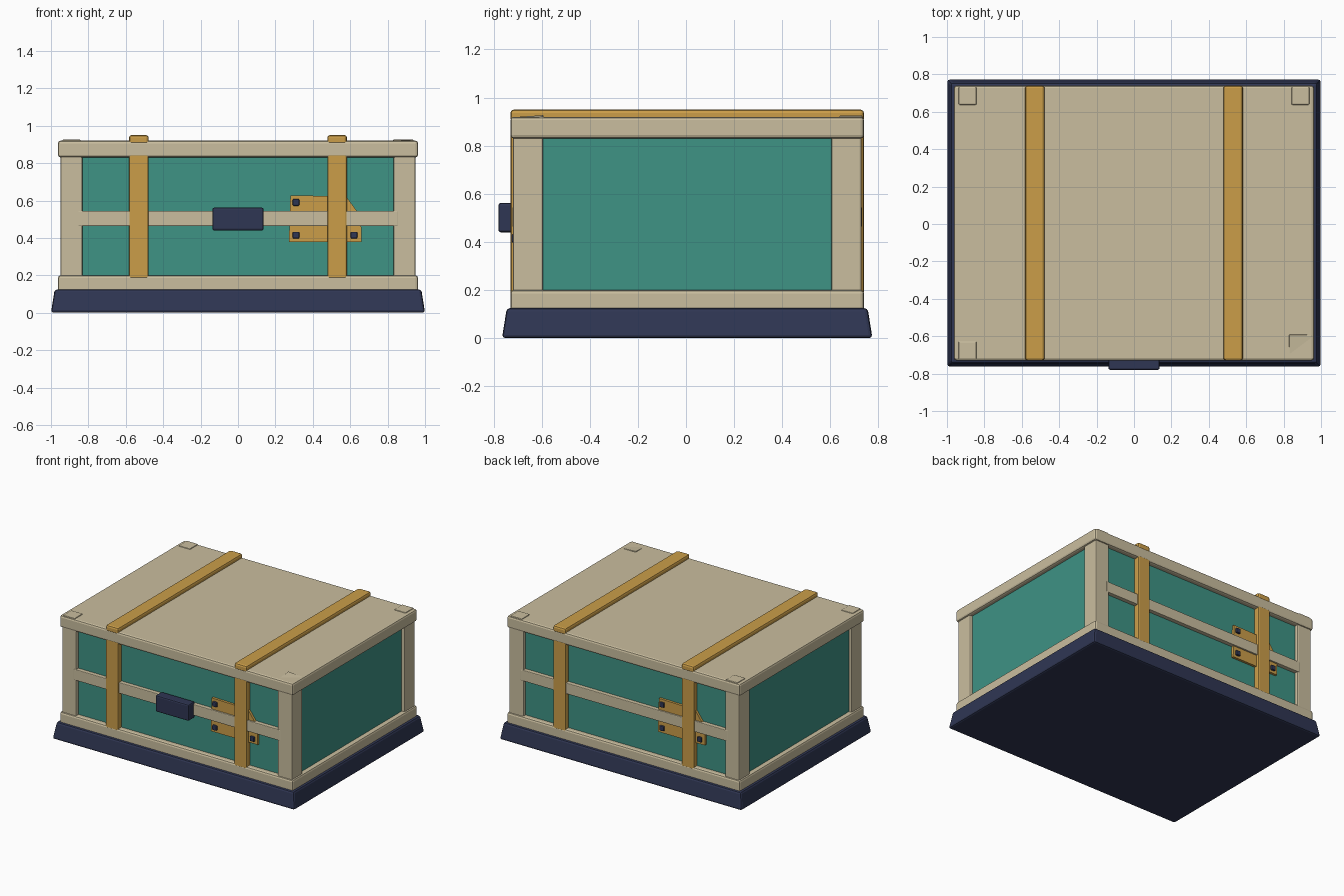
import bpy, bmesh, math
from mathutils import Matrix

if "Cube" in bpy.data.objects:
    bpy.data.objects.remove(bpy.data.objects["Cube"])

CY = 0.005  # the crate sits slightly behind the centre because of the front latch


def material(name, r, g, b):
    lin = [((c / 255 + 0.055) / 1.055) ** 2.4 for c in (r, g, b)]
    m = bpy.data.materials.new(name)
    m.diffuse_color = (*lin, 1)
    m.use_nodes = True
    m.node_tree.nodes["Principled BSDF"].inputs["Base Color"].default_value = m.diffuse_color
    return m


CREAM = material("cream frame", 202, 190, 159)
TEAL = material("teal panel", 62, 147, 133)
GOLD = material("ochre strap", 203, 158, 73)
NAVY = material("navy base", 47, 54, 83)


def finish(name, bm, mat, bevel=0.0):
    me = bpy.data.meshes.new(name)
    bmesh.ops.recalc_face_normals(bm, faces=bm.faces)
    bm.to_mesh(me)
    bm.free()
    me.materials.append(mat)
    ob = bpy.data.objects.new(name, me)
    bpy.context.collection.objects.link(ob)
    if bevel:
        mod = ob.modifiers.new("bevel", 'BEVEL')
        mod.width = bevel
        mod.segments = 2
    return ob


def box(name, x, y, z, mat, bevel=0.0, taper=0.0):
    """Box from three (min, max) ranges; taper pulls in the upper edge."""
    bm = bmesh.new()
    bmesh.ops.create_cube(bm, size=1)
    for v in bm.verts:
        sx, sy, top = v.co.x, v.co.y, v.co.z > 0
        v.co = ((x[1] if sx > 0 else x[0]), (y[1] if sy > 0 else y[0]) + CY, z[1] if top else z[0])
        if top:
            v.co.x -= math.copysign(taper, sx)
            v.co.y -= math.copysign(taper, sy)
    return finish(name, bm, mat, bevel)


def span(a, b, s):
    return tuple(sorted((a * s, b * s)))


# Base, inner panels, bottom rail and lid
box("base", (-1, 1), (-0.77, 0.77), (0, 0.125), NAVY, 0.014, 0.02)
box("inner_panels", (-0.928, 0.928), (-0.697, 0.697), (0.1, 0.9), TEAL)
box("bottom_rail", (-0.9625, 0.9625), (-0.735, 0.735), (0.1, 0.2), CREAM, 0.014)
box("lid", (-0.9625, 0.9625), (-0.735, 0.735), (0.83, 0.92), CREAM, 0.014)

# Corner posts and lid corner plates
for sx in (-1, 1):
    for sy in (-1, 1):
        box("corner_post", span(0.832, 0.95, sx), span(0.6, 0.725, sy), (0.15, 0.87), CREAM, 0.008)
        if (sx, sy) != (1, -1):
            box("lid_corner_plate", span(0.842, 0.938, sx), span(0.632, 0.728, sy),
                (0.9, 0.926), CREAM, 0.006)

# The loose corner plate lies tilted, half sunk into the lid
loose = box("loose_corner_plate", (-0.06, 0.06), (-0.06 - CY, 0.06 - CY), (-0.012, 0.0), CREAM, 0.003)
loose.matrix_world = (Matrix.Translation((0.89, -0.652, 0.92))
                      @ Matrix.Rotation(math.radians(4), 4, 'X')
                      @ Matrix.Rotation(math.radians(3), 4, 'Y'))

# Straps over the lid and down both long sides
for sx in (-1, 1):
    xr = (sx * 0.53 - 0.0525, sx * 0.53 + 0.0525)
    box("strap_top", xr, (-0.735, 0.735), (0.9, 0.95), GOLD, 0.014)
    for sy in (-1, 1):
        box("strap_side", xr, span(0.68, 0.734, sy), (0.18, 0.85), GOLD, 0.01)

# Long-side details: belt and riveted patch, the back being the front turned around
PATCH = [(0.272, 0.378), (0.66, 0.378), (0.66, 0.455), (0.635, 0.545), (0.578, 0.622), (0.28, 0.628)]
for s in (1, -1):
    box("belt", (-0.855, 0.855), span(-0.727, -0.68, s), (0.463, 0.545), CREAM, 0.005)
    bm = bmesh.new()
    face = bm.faces.new([bm.verts.new((x * s, -0.69 * s + CY, z)) for x, z in PATCH])
    ext = bmesh.ops.extrude_face_region(bm, geom=[face])
    for v in ext["geom"]:
        if isinstance(v, bmesh.types.BMVert):
            v.co.y -= 0.025 * s
    finish("repair_patch", bm, GOLD)
    for x, z in ((0.31, 0.59), (0.31, 0.415), (0.62, 0.415)):
        box("rivet", span(x - 0.018, x + 0.018, s), span(-0.73, -0.7, s),
            (z - 0.018, z + 0.018), NAVY, 0.006)

# Front latch
box("latch", (-0.1375, 0.1375), (-0.785, -0.71), (0.44, 0.562), NAVY, 0.01)
